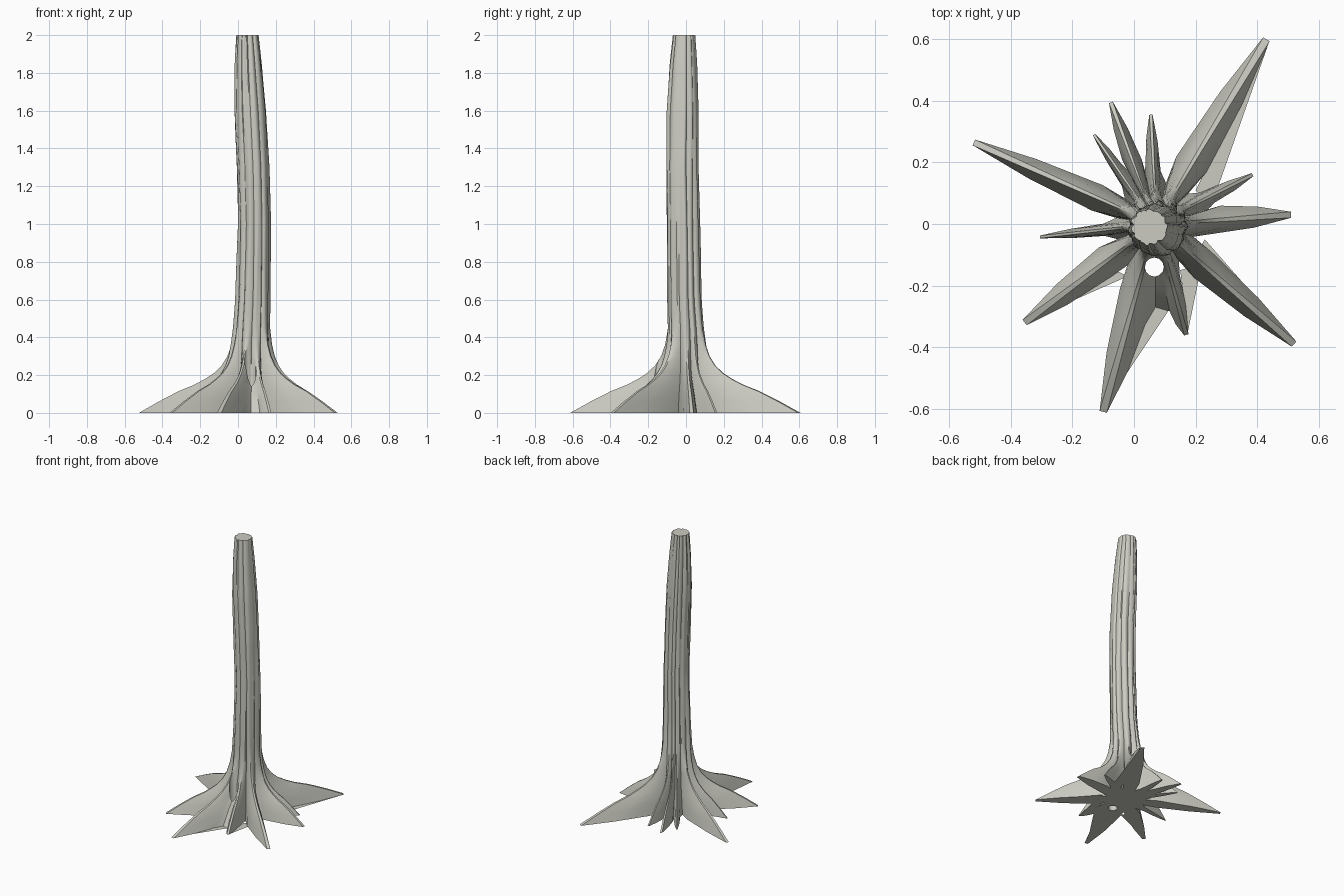
import bpy, bmesh, math
from mathutils import Vector, noise

if "Cube" in bpy.data.objects:
    bpy.data.objects.remove(bpy.data.objects["Cube"])

bark = bpy.data.materials.new("pale_bark")
bark.use_nodes = True
colour = (0.60, 0.60, 0.54, 1)
bark.diffuse_color = colour
bark.node_tree.nodes["Principled BSDF"].inputs["Base Color"].default_value = colour

# Root tips on the ground and half widths, anticlockwise
ROOTS = [(0.43, 0.60, .055), (0.055, 0.355, .024), (-0.075, 0.395, .03), (-0.13, 0.29, .02),
         (-0.52, 0.265, .045), (-0.305, -0.042, .02), (-0.355, -0.32, .05), (-0.10, -0.61, .055),
         (0.17, -0.36, .032), (0.52, -0.39, .05), (0.51, 0.03, .045), (0.385, 0.16, .025)]
# Trunk: height, centre x, centre y, radius
TRUNK = [(0, .07, 0, .1), (.4, .072, 0, .097), (.6, .08, -.01, .09), (1, .086, -.015, .086),
         (1.3, .08, -.02, .086), (1.6, .066, -.018, .085), (1.85, .055, -.014, .073), (2, .05, -.01, .06)]
# Root flare: height, share of the root's reach
FLARE = [(0, 1), (.06, .79), (.115, .58), (.15, .41), (.18, .3), (.21, .21), (.25, .13),
         (.3, .07), (.36, .03), (.45, 0), (2, 0)]
BASE = Vector((.07, 0, 0))


def sample(table, z):
    for a, b in zip(table, table[1:]):
        if z <= b[0]:
            t = (z - a[0]) / (b[0] - a[0])
            return [p + (q - p) * t for p, q in zip(a[1:], b[1:])]
    return list(table[-1][1:])


def finish(obj, angle):
    obj.data.materials.append(bark)
    bpy.ops.object.select_all(action='DESELECT')
    obj.select_set(True)
    bpy.context.view_layer.objects.active = obj
    bpy.ops.object.shade_smooth_by_angle(angle=math.radians(angle))


def new_object(name, bm):
    mesh = bpy.data.meshes.new(name)
    bm.to_mesh(mesh)
    bm.free()
    obj = bpy.data.objects.new(name, mesh)
    bpy.context.collection.objects.link(obj)
    return obj


# Columns of the skin: ground point, angle on the trunk, ridge height
roots = []
for x, y, w in ROOTS:
    roots.append((math.atan2(y, x - BASE.x), math.hypot(x - BASE.x, y), w))
columns = []
count = len(roots)
for i, (ang, reach, w) in enumerate(roots):
    along = Vector((math.cos(ang), math.sin(ang), 0))
    across = Vector((-along.y, along.x, 0))

    def valley(j):
        other = roots[j % count]
        gap = ((other[0] - ang + math.pi) % math.tau - math.pi) / 2
        r = (w + other[2]) / 2 / math.sin(abs(gap))
        hollow = {i, j % count} == {7, 8}
        return gap, 0.27 if hollow else min(max(r, .13), .21)

    for side, j in ((-1, i - 1), (1, i + 1)):
        gap, vr = valley(j)
        steps = [(.15, 1, .72, .2), (.6, .75, .42, .7), (1, .22, .13, 1)]
        if side > 0:
            steps.reverse()
        for t, lateral, share, ridge in steps:
            p = along * (vr + (reach - vr) * t) + across * side * w * lateral
            columns.append((p, ang + gap * share, ridge))
    gap, vr = valley(i + 1)
    a = ang + gap
    columns.append((Vector((math.cos(a), math.sin(a), 0)) * vr, a, -1))

# Loft the trunk and roots ring by ring
heights = [h for h, s in FLARE[:-1]] + [.52 + .06 * k for k in range(25)] + [2]
bm = bmesh.new()
rings = []
for z in heights:
    cx, cy, r = sample(TRUNK, z)
    share = sample(FLARE, z)[0]
    groove = .009 * max(.3, 1 - z / 1.6)
    ring = []
    for p, a, ridge in columns:
        d = Vector((math.cos(a), math.sin(a), 0))
        bump = .008 * noise.noise(Vector((d.x * 4, d.y * 4, z * 1.5)))
        bump *= min(1, z * 2)
        core = Vector((cx, cy, 0)) + d * (r + groove * ridge - .004 + bump)
        co = core.lerp(BASE + p, share)
        co.z = z
        ring.append(bm.verts.new(co))
    rings.append(ring)
n = len(columns)
for lo, hi in zip(rings, rings[1:]):
    for k in range(n):
        m = (k + 1) % n
        bm.faces.new((lo[k], lo[m], hi[m], hi[k]))
under = bm.verts.new(BASE)
crown = bm.verts.new((.05, -.01, 2))
for k in range(n):
    m = (k + 1) % n
    bm.faces.new((under, rings[0][m], rings[0][k]))
    bm.faces.new((crown, rings[-1][k], rings[-1][m]))
bmesh.ops.recalc_face_normals(bm, faces=bm.faces)
trunk = new_object("trunk_and_roots", bm)

# Hollow between two front roots, open to the ground
bpy.ops.mesh.primitive_cylinder_add(vertices=12, radius=.031, depth=.5, location=(.066, -.14, .15))
cutter = bpy.context.object
cutter.name = "hollow_cutter"
cutter.hide_render = True
cut = trunk.modifiers.new("hollow", 'BOOLEAN')
cut.operation = 'DIFFERENCE'
cut.solver = 'EXACT'
cut.object = cutter
bpy.context.view_layer.objects.active = trunk
bpy.ops.object.modifier_apply(modifier=cut.name)
bpy.data.objects.remove(cutter)
finish(trunk, 40)

# Flat webs on the ground between some roots
bm = bmesh.new()
for web in (((.435, .58), (.2, .11), (.25, .055)),
            ((-.1, -.6), (.03, -.24), (.12, -.27)),
            ((-.35, -.315), (-.1, -.13), (-.02, -.17)),
            ((.52, -.38), (.2, -.1), (.23, -.05)),
            ((.175, -.35), (.15, -.15), (.22, -.13))):
    face = bm.faces.new([bm.verts.new((x, y, 0)) for x, y in web])
    if face.normal.z > 0:
        face.normal_flip()
finish(new_object("root_webs", bm), 30)
